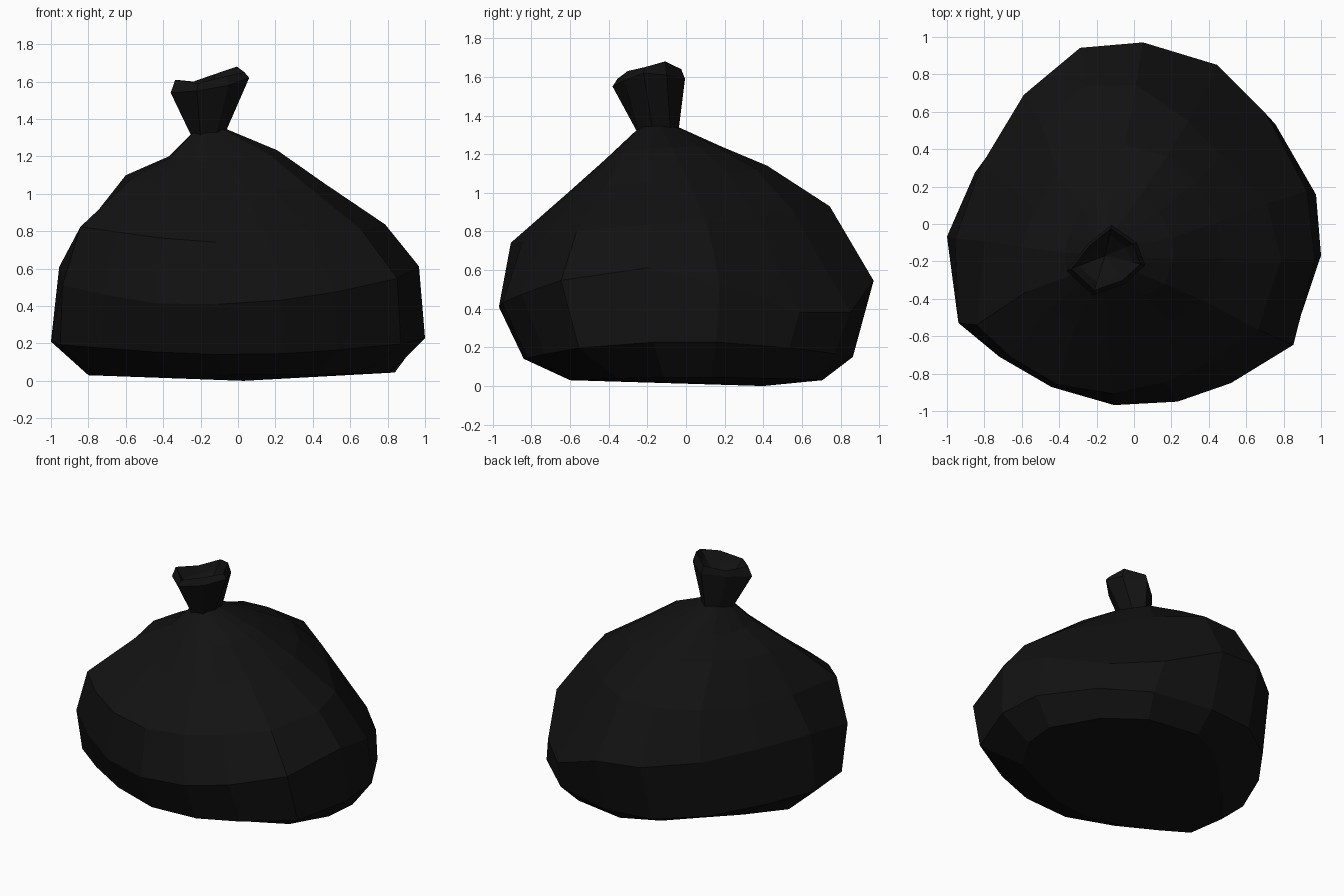
import bpy, bmesh

if "Cube" in bpy.data.objects:
    bpy.data.objects.remove(bpy.data.objects["Cube"])

mat = bpy.data.materials.new("black_plastic")
mat.diffuse_color = (0.006, 0.006, 0.006, 1)
mat.use_nodes = True
mat.node_tree.nodes["Principled BSDF"].inputs["Base Color"].default_value = mat.diffuse_color


def loft(name, rings, cap_centre_start=None, cap_centre_end=None):
    """Skin equal-length rings; optionally close ends with a fan."""
    bm = bmesh.new()
    loops = [[bm.verts.new(p) for p in r] for r in rings]
    n = len(loops[0])
    for a, b in zip(loops, loops[1:]):
        for i in range(n):
            j = (i + 1) % n
            bm.faces.new((a[i], a[j], b[j], b[i]))
    for loop, centre in ((loops[0], cap_centre_start), (loops[-1], cap_centre_end)):
        if centre:
            c = bm.verts.new(centre)
            for i in range(n):
                bm.faces.new((loop[i], loop[(i + 1) % n], c))
    bmesh.ops.recalc_face_normals(bm, faces=bm.faces)
    me = bpy.data.meshes.new(name)
    bm.to_mesh(me)
    bm.free()
    me.materials.append(mat)
    ob = bpy.data.objects.new(name, me)
    bpy.context.collection.objects.link(ob)
    return ob


def ring(outline, size, bulge, drop):
    """Fit an outline to left/right/front/back extents and heights, with
    bulges and height drops toward the four corners."""
    cx, cy, xl, xr, yf, yb, zl, zr, zf, zb = size
    pts = []
    for u, v in outline:
        corner = min(1, 2 * abs(u * v))
        quadrant = 2 * (v > 0) + (u > 0)
        k = 1 + corner * bulge[quadrant]
        x = cx + k * abs(u) * ((xr if u > 0 else xl) - cx)
        y = cy + k * abs(v) * ((yb if v > 0 else yf) - cy)
        w = u * u / (u * u + v * v)
        z = w * (zr if u > 0 else zl) + (1 - w) * (zb if v > 0 else zf)
        pts.append((x, y, z - drop[quadrant] * corner))
    return pts


# Plan outline of the sack, counter-clockwise
OUTLINE = [(1, -.2), (.96, .18), (.73, .6), (.46, .87), (.05, 1), (-.3, .96),
           (-.61, .7), (-.85, .32), (-1, -.08), (-.95, -.53), (-.73, -.71),
           (-.45, -.88), (-.11, -1), (.24, -.98), (.53, -.87), (.87, -.66)]

# Sack rings: (centre, left/right/front/back extents, heights), then corner
# bulges and drops in the order front left, front right, back left, back right
FLAT = (0, 0, 0, 0)
SACK = [
    ((0, 0, -.80, .85, -.60, .70, .03, .045, .03, .03), (0, -.10, -.22, .08), FLAT),
    ((0, 0, -1.0, 1.0, -.84, .86, .21, .23, .14, .15), (0, 0, 0, .04), FLAT),
    ((0, 0, -.95, .96, -.96, .97, .62, .62, .42, .57), (.04, .02, .02, .01), (.06, 0, 0, .25)),
    ((-.03, -.02, -.78, .80, -.88, .76, .85, .84, .74, .93), (.14, -.04, .02, -.2), FLAT),
    ((-.08, -.08, -.60, .47, -.61, .42, 1.10, 1.06, 1.00, 1.14), (0, -.05, .04, .02), FLAT),
    ((-.13, -.13, -.37, .21, -.42, .18, 1.20, 1.235, 1.17, 1.24), (0, 0, 0, .07), FLAT),
    ((-.16, -.15, -.25, -.07, -.25, -.04, 1.32, 1.35, 1.33, 1.34), FLAT, FLAT),
]
loft("sack", [ring(OUTLINE, *r) for r in SACK],
     (.03, .40, 0), (-.16, -.15, 1.35))

# Gathered collar: flares from the knot, turns in at an uneven lip, hollow inside
LIP = [(.06, -.22, 1.62), (.015, -.10, 1.61), (-.12, -.005, 1.59), (-.25, -.11, 1.56),
       (-.36, -.25, 1.54), (-.22, -.38, 1.55), (-.05, -.32, 1.58)]
RISE = [.03, .07, .05, .04, .07, .04, .05]
CX, CY = -.155, -.17


def shrink(k, z_of):
    return [(CX + (x - CX) * k, CY + (y - CY) * k, z_of(i, z))
            for i, (x, y, z) in enumerate(LIP)]


neck = [(-.075, -.17, 1.31), (-.08, -.08, 1.31), (-.13, -.04, 1.31), (-.20, -.09, 1.31),
        (-.25, -.18, 1.31), (-.20, -.25, 1.31), (-.12, -.245, 1.31)]
loft("tied_collar",
     [neck, LIP, shrink(.88, lambda i, z: z + RISE[i]),
      shrink(.68, lambda i, z: z - .01)],
     None, (CX, CY, 1.46))
